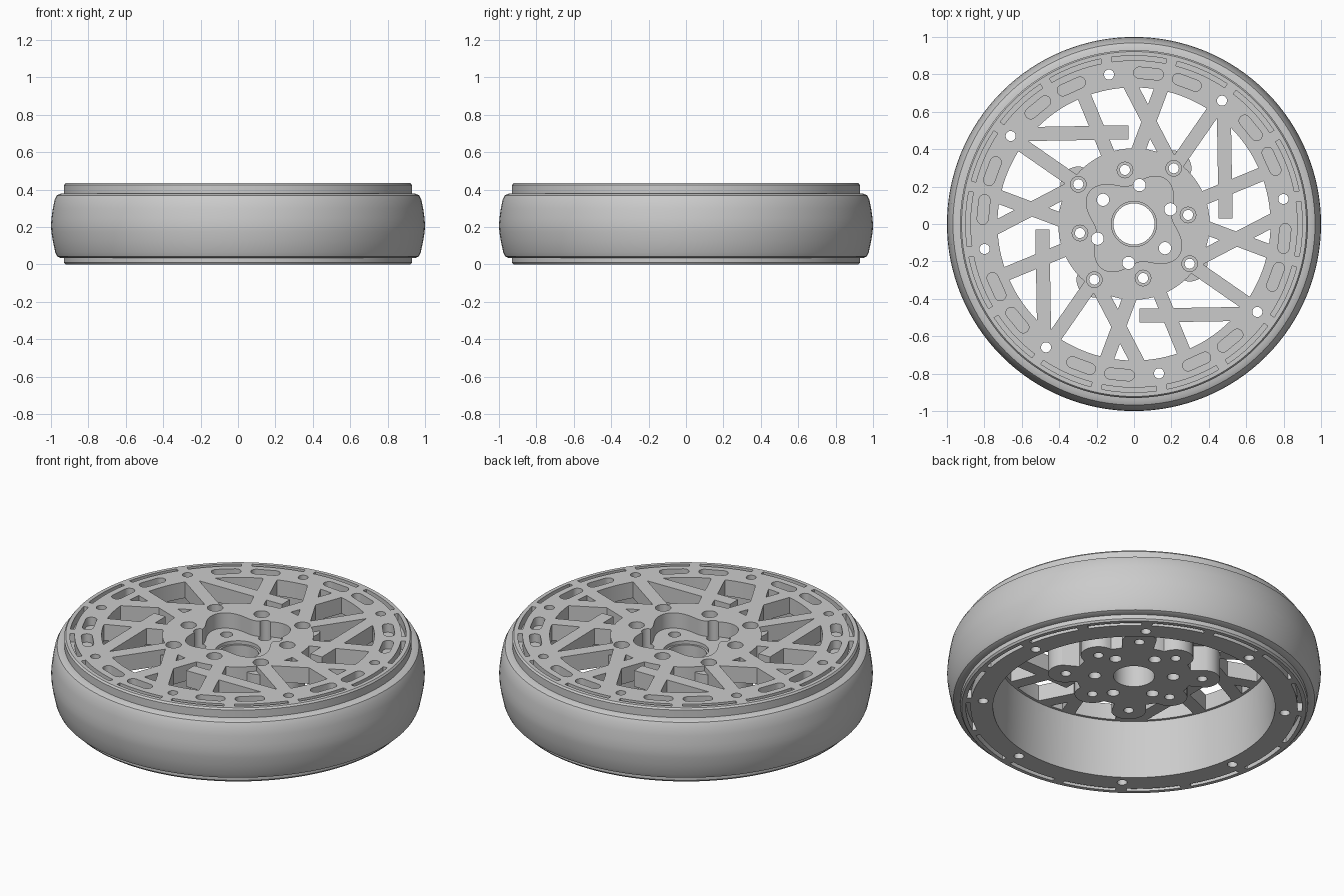
import bpy, bmesh, math
from math import sin, cos, radians, pi

if "Cube" in bpy.data.objects:
    bpy.data.objects.remove(bpy.data.objects["Cube"])

grey = bpy.data.materials.new("wheel grey")
grey.use_nodes = True
grey.diffuse_color = (0.6, 0.6, 0.6, 1)
grey.node_tree.nodes["Principled BSDF"].inputs["Base Color"].default_value = (0.6, 0.6, 0.6, 1)

TOP, UNDER, HUB = 0.435, 0.34, 0.19   # face, spoke underside, hub underside
BASE = 9.5                            # angle of the first bolt
ABOVE, BELOW = 0.6, -0.2              # cutter overshoot


def finish(name, bm):
    bmesh.ops.recalc_face_normals(bm, faces=bm.faces)
    me = bpy.data.meshes.new(name)
    bm.to_mesh(me)
    bm.free()
    me.materials.append(grey)
    ob = bpy.data.objects.new(name, me)
    bpy.context.collection.objects.link(ob)
    return ob


def prism(bm, pts, z0, z1):
    low = [bm.verts.new((x, y, z0)) for x, y in pts]
    high = [bm.verts.new((x, y, z1)) for x, y in pts]
    bm.faces.new(low[::-1])
    bm.faces.new(high)
    n = len(pts)
    for i in range(n):
        j = (i + 1) % n
        bm.faces.new((low[i], low[j], high[j], high[i]))


def lathe(name, profile, steps=128):
    bm = bmesh.new()
    rings = [[bm.verts.new((r * cos(2 * pi * i / steps), r * sin(2 * pi * i / steps), z))
              for i in range(steps)] for r, z in profile]
    for a, b in zip(rings, rings[1:] + rings[:1]):
        for i in range(steps):
            j = (i + 1) % steps
            bm.faces.new((a[i], a[j], b[j], b[i]))
    return finish(name, bm)


def polar(r, deg):
    return r * cos(radians(deg)), r * sin(radians(deg))


def turn(p, deg):
    c, s = cos(radians(deg)), sin(radians(deg))
    return p[0] * c - p[1] * s, p[0] * s + p[1] * c


def circle(centre, r, n=24):
    return [(centre[0] + r * cos(2 * pi * i / n), centre[1] + r * sin(2 * pi * i / n))
            for i in range(n)]


def outline(fn, n=160):
    return [polar(fn(360 * i / n), 360 * i / n) for i in range(n)]


def bar(a, b, w):
    dx, dy = b[0] - a[0], b[1] - a[1]
    k = w / 2 / math.hypot(dx, dy)
    nx, ny = -dy * k, dx * k
    return [(a[0] - nx, a[1] - ny), (b[0] - nx, b[1] - ny),
            (b[0] + nx, b[1] + ny), (a[0] + nx, a[1] + ny)]


def slot(deg, r, length, w):
    h = length / 2 - w / 2
    pts = [(r + w / 2 * cos(radians(t)), h + w / 2 * sin(radians(t))) for t in range(0, 181, 20)]
    pts += [(x, -y) for x, y in reversed(pts)]
    return [turn(p, deg) for p in pts]


def arc(deg, half, r0, r1):
    angs = [deg - half + half * i / 4 for i in range(9)]
    return [polar(r1, a) for a in angs] + [polar(r0, a) for a in reversed(angs)]


def combine(target, bm, op):
    tool = finish("helper", bm)
    mod = target.modifiers.new("join", 'BOOLEAN')
    mod.operation, mod.solver, mod.object = op, 'EXACT', tool
    bpy.context.view_layer.objects.active = target
    bpy.ops.object.modifier_apply(modifier=mod.name)
    bpy.data.objects.remove(tool)


# Hub bolts alternate between two radii
hub_bolts = [(0.293 if i % 2 == 0 else 0.366, BASE + 45 * i) for i in range(8)]


def flower(deg):
    best = 0.31
    for r, a in hub_bolts:
        d = radians(deg - a)
        inside = 0.095 ** 2 - (r * sin(d)) ** 2
        if inside > 0 and cos(d) > 0:
            best = max(best, r * cos(d) + math.sqrt(inside))
    return best


# Tyre
tyre = lathe("tyre", [(0.9, 0.035), (0.95, 0.035), (0.967, 0.043), (0.977, 0.065),
                      (0.99, 0.125), (0.998, 0.175), (1.0, 0.21), (0.997, 0.25),
                      (0.99, 0.3), (0.981, 0.345), (0.968, 0.37), (0.945, 0.38), (0.9, 0.38)])

# Rim barrel, joined with hub and spokes into one casting
rim = lathe("rim_and_spokes", [(0.755, 0), (0.922, 0), (0.93, 0.01), (0.93, 0.425),
                               (0.922, TOP), (0.73, TOP), (0.73, UNDER), (0.745, UNDER)])

bm = bmesh.new()
prism(bm, circle((0, 0), 0.405, 64), UNDER, TOP)
combine(rim, bm, 'UNION')

spokes = [((0.2, 0.28), (0.45, 0.64)),       # straight spoke to the bolt
          ((0.48, 0.62), (0.49, 0.03)),      # cross brace
          ((0.28, 0.1), (0.74, 0.29)),       # fork, upper arm
          ((0.28, 0.02), (0.76, -0.16)),     # fork, lower arm
          ((0.28, -0.22), (0.76, 0.03))]     # crossing arm
for a, b in spokes:
    bm = bmesh.new()
    for q in range(4):
        prism(bm, bar(turn(a, 90 * q), turn(b, 90 * q), 0.075), UNDER, TOP)
    combine(rim, bm, 'UNION')

bm = bmesh.new()
prism(bm, outline(flower), HUB, TOP - 0.03)
combine(rim, bm, 'UNION')

# Hub pocket, bolt seats, rim bolt holes, slots and slits
bm = bmesh.new()
prism(bm, outline(lambda d: 0.248 + 0.045 * cos(radians(4 * (d - 54.5))), 96), 0.345, ABOVE)
for r, a in hub_bolts:
    prism(bm, circle(polar(r, a), 0.042), 0.3, ABOVE)
for i in range(8):
    a = BASE + 45 * i
    prism(bm, circle(polar(0.81, a), 0.027), BELOW, ABOVE)
    for off in (15, 30):
        prism(bm, slot(a + off, 0.808, 0.16, 0.06), TOP - 0.05, ABOVE)
for i in range(16):
    shape = arc(BASE + 22.5 * (i + 0.5), 9.4, 0.875, 0.9)
    prism(bm, shape, TOP - 0.05, ABOVE)
    prism(bm, shape, BELOW, 0.05)
combine(rim, bm, 'DIFFERENCE')

# Through holes and axle bore
bm = bmesh.new()
for r, a in hub_bolts:
    prism(bm, circle(polar(r, a), 0.027), BELOW, ABOVE)
for i in range(6):
    prism(bm, circle(polar(0.21, 22 + 60 * i), 0.033), BELOW, ABOVE)
prism(bm, circle((0, 0), 0.11, 48), BELOW, ABOVE)
combine(rim, bm, 'DIFFERENCE')

bm = bmesh.new()
prism(bm, circle((0, 0), 0.121, 48), 0.325, ABOVE)
combine(rim, bm, 'DIFFERENCE')

# Smooth the round surfaces, keep machined edges sharp
for ob in (tyre, rim):
    bpy.ops.object.select_all(action='DESELECT')
    ob.select_set(True)
    bpy.context.view_layer.objects.active = ob
    bpy.ops.object.shade_smooth_by_angle(angle=radians(30))
